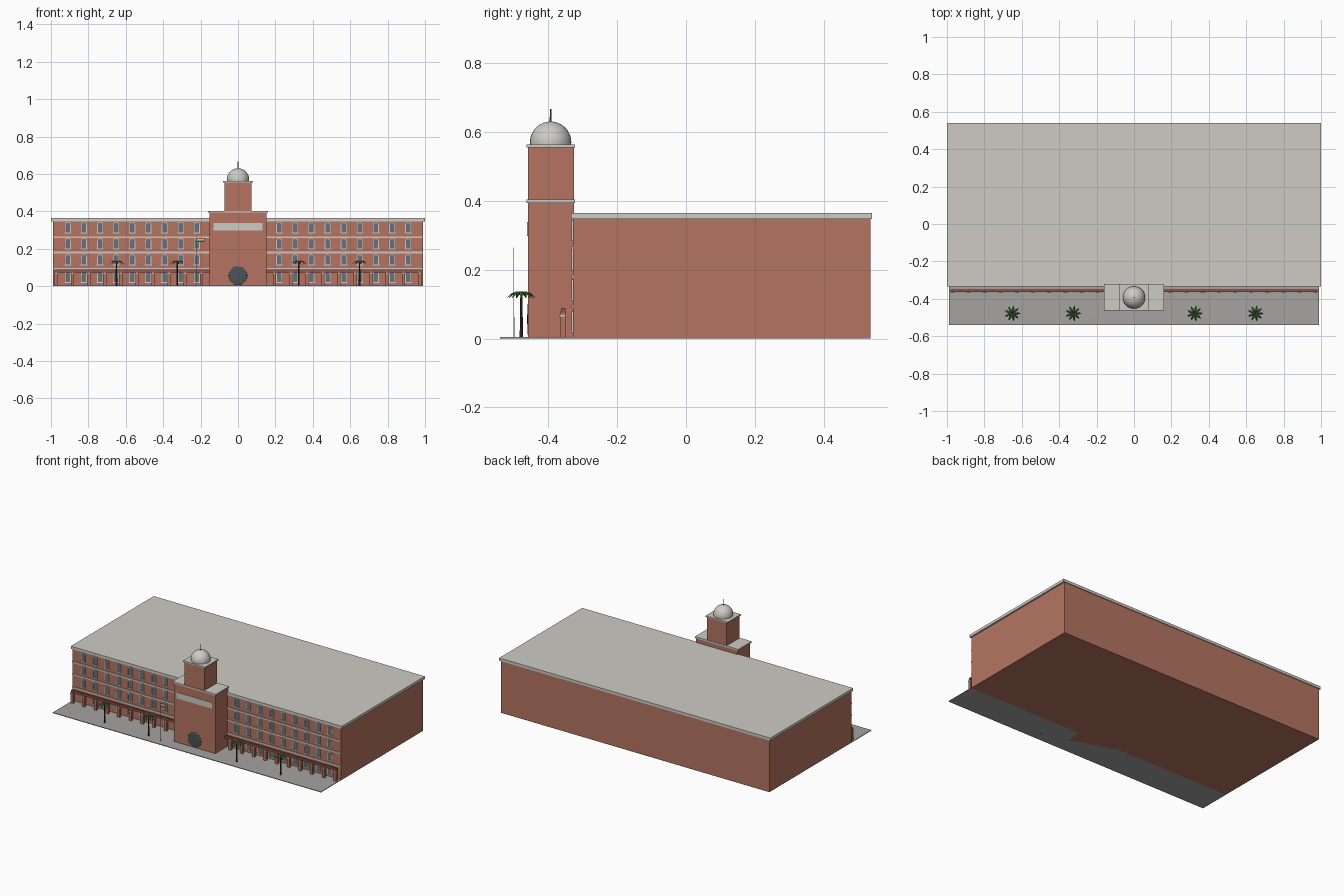
import bpy, bmesh
from math import pi, cos, sin
from mathutils import Matrix, Vector

old = bpy.data.objects.get("Cube")
if old:
    bpy.data.objects.remove(old, do_unlink=True)


def material(name, r, g, b):
    m = bpy.data.materials.new(name)
    m.use_nodes = True
    m.diffuse_color = (r, g, b, 1)
    m.node_tree.nodes["Principled BSDF"].inputs["Base Color"].default_value = (r, g, b, 1)
    return m


BRICK = material("brick", 0.46, 0.175, 0.12)
DARK_BRICK = material("dark brick", 0.3, 0.09, 0.06)
STONE = material("pale stone", 0.62, 0.6, 0.56)
PAVING = material("grey paving", 0.38, 0.37, 0.36)
GLASS = material("blue grey glass", 0.13, 0.17, 0.2)
DOOR = material("dark door", 0.075, 0.085, 0.095)
LEAF = material("palm green", 0.07, 0.17, 0.05)
TRUNK = material("dark trunk", 0.06, 0.035, 0.025)
SAFFRON = material("saffron", 0.8, 0.3, 0.05)


def finish(name, bm, mat):
    bmesh.ops.recalc_face_normals(bm, faces=bm.faces)
    me = bpy.data.meshes.new(name)
    bm.to_mesh(me)
    bm.free()
    me.materials.append(mat)
    ob = bpy.data.objects.new(name, me)
    bpy.context.collection.objects.link(ob)
    return ob


def add_box(bm, x0, x1, y0, y1, z0, z1):
    mid = Matrix.Translation(((x0 + x1) / 2, (y0 + y1) / 2, (z0 + z1) / 2))
    bmesh.ops.create_cube(bm, size=1, matrix=mid @ Matrix.Diagonal((x1 - x0, y1 - y0, z1 - z0, 1)))


def box(name, mat, *size):
    bm = bmesh.new()
    add_box(bm, *size)
    return finish(name, bm, mat)


def rod(name, mat, x, y, z0, z1, r0, r1, sides=8):
    bm = bmesh.new()
    bmesh.ops.create_cone(bm, cap_ends=True, segments=sides, radius1=r0, radius2=r1,
                          depth=z1 - z0, matrix=Matrix.Translation((x, y, (z0 + z1) / 2)))
    return finish(name, bm, mat)


def smooth(ob):
    for p in ob.data.polygons:
        p.use_smooth = True


def arch_points(w, z0, spring, steps=8):
    arc = [(w * cos(pi * i / steps), spring + w * sin(pi * i / steps)) for i in range(steps + 1)]
    return [(w, z0)] + arc + [(-w, z0)]


def add_arch_panel(bm, x, y, w, z0, spring):
    # Solid arched panel standing out from the facade
    f = bm.faces.new([bm.verts.new((x + a, y, z)) for a, z in arch_points(w, z0, spring)])
    ext = bmesh.ops.extrude_face_region(bm, geom=[f])
    verts = [v for v in ext["geom"] if isinstance(v, bmesh.types.BMVert)]
    bmesh.ops.translate(bm, verts=verts, vec=(0, WALL + 0.001 - y, 0))


def add_arch_band(bm, x, y0, y1, inner, outer, z0, spring):
    # Arched surround with an open middle
    a, b = arch_points(inner, z0, spring), arch_points(outer, z0, spring)
    rings = [[bm.verts.new((x + px, y, pz)) for px, pz in pts]
             for pts, y in ((a, y0), (b, y0), (b, y1), (a, y1))]
    for i in range(len(a) - 1):
        for k in range(4):
            r, s = rings[k], rings[(k + 1) % 4]
            bm.faces.new((r[i], r[i + 1], s[i + 1], s[i]))
    for i in (0, -1):
        bm.faces.new([r[i] for r in rings])


WALL = -0.328
STEP = 0.0862
COLUMNS = [s * (0.22 + STEP * i) for s in (-1, 1) for i in range(9)]
FLOORS = [0.022, 0.115, 0.201, 0.287]

# Main block, roof slab and forecourt
box("main_block", BRICK, -0.99, 0.99, WALL, 0.535, 0, 0.35)
box("roof_slab", STONE, -1, 1, -0.334, 0.54, 0.347, 0.365)
box("forecourt", PAVING, -0.99, 0.99, -0.54, WALL, 0, 0.004)

# Central tower with two cornices, dome and finial
box("tower_base", BRICK, -0.153, 0.153, -0.458, -0.325, 0, 0.395)
box("tower_cornice", STONE, -0.16, 0.16, -0.463, -0.322, 0.393, 0.403)
box("tower_upper", BRICK, -0.073, 0.073, -0.458, -0.325, 0.4, 0.557)
box("upper_cornice", STONE, -0.081, 0.081, -0.463, -0.322, 0.555, 0.563)
bm = bmesh.new()
bmesh.ops.create_uvsphere(bm, u_segments=32, v_segments=20, radius=0.06,
                          matrix=Matrix.Translation((0, -0.393, 0.57)))
bmesh.ops.bisect_plane(bm, geom=bm.verts[:] + bm.edges[:] + bm.faces[:],
                       plane_co=(0, 0, 0.562), plane_no=(0, 0, 1), clear_inner=True)
smooth(finish("dome", bm, STONE))
rod("finial", DARK_BRICK, 0, -0.393, 0.625, 0.667, 0.003, 0.002)

# Round entrance and blank sign panel
bm = bmesh.new()
bmesh.ops.create_uvsphere(bm, u_segments=32, v_segments=16, radius=0.05,
                          matrix=Matrix.Translation((0, -0.458, 0.056)) @ Matrix.Diagonal((1, 0.06, 1, 1)))
smooth(finish("round_entrance", bm, DOOR))
box("sign_panel", STONE, -0.13, 0.13, -0.461, -0.457, 0.298, 0.338)

# Arched windows: glass, sill and surround
glass, trim = bmesh.new(), bmesh.new()
for x in COLUMNS:
    for z in FLOORS:
        add_arch_panel(glass, x, -0.331, 0.0125, z, z + 0.041)
        add_arch_band(trim, x, -0.333, WALL, 0.012, 0.0155, z, z + 0.041)
        add_box(trim, x - 0.018, x + 0.018, -0.334, WALL, z - 0.004, z)
finish("window_glass", glass, GLASS)
finish("window_surrounds", trim, STONE)

# Floor bands on both wings
bands = bmesh.new()
for x0, x1 in ((-0.99, -0.153), (0.153, 0.99)):
    for z in (0.093, 0.18, 0.262):
        add_box(bands, x0, x1, -0.333, WALL, z - 0.005, z + 0.005)
finish("floor_bands", bands, STONE)

# Arcade in front of the ground floor
posts, beams, arches = bmesh.new(), bmesh.new(), bmesh.new()
for s in (-1, 1):
    a, b = sorted((s * 0.153, s * 0.98))
    add_box(beams, a, b, -0.363, -0.35, 0.074, 0.088)
    for i in range(10):
        x = s * (0.195 + STEP * i)
        add_box(posts, x - 0.009, x + 0.009, -0.366, -0.35, 0, 0.078)
        add_box(arches, x - 0.011, x + 0.011, -0.3675, -0.35, 0.064, 0.068)
finish("arcade_beams", beams, DARK_BRICK)
finish("arcade_posts", posts, BRICK)
finish("arcade_capitals", arches, STONE)

# Palms: tapered trunk and drooping folded fronds
for n, x in enumerate((-0.65, -0.325, 0.325, 0.65), 1):
    rod(f"palm_trunk_{n}", TRUNK, x, -0.478, 0, 0.132, 0.005, 0.003)
    bm = bmesh.new()
    for k in range(9):
        ang = 2 * pi * k / 9
        out, side = Vector((cos(ang), sin(ang), 0)), Vector((-sin(ang), cos(ang), 0))
        base = Vector((x, -0.478, 0.13))
        rows = []
        for d, w, h in ((0, 0.002, 0), (0.013, 0.006, 0.007), (0.028, 0.006, 0.002), (0.042, 0.001, -0.012)):
            c = base + out * d + Vector((0, 0, h))
            drop = Vector((0, 0, -w * 0.5))
            rows.append([bm.verts.new(p) for p in (c - side * w + drop, c, c + side * w + drop)])
        for r, t in zip(rows, rows[1:]):
            for j in (0, 1):
                bm.faces.new((r[j], r[j + 1], t[j + 1], t[j]))
    finish(f"palm_fronds_{n}", bm, LEAF)

# Flagpole with a three-striped flag
rod("flagpole", STONE, -0.221, -0.5, 0, 0.265, 0.0015, 0.001)
for name, mat, z in (("upper", SAFFRON, 0.251), ("middle", STONE, 0.244), ("lower", LEAF, 0.237)):
    box(f"flag_{name}_stripe", mat, -0.221, -0.18, -0.5005, -0.4995, z, z + 0.007)
